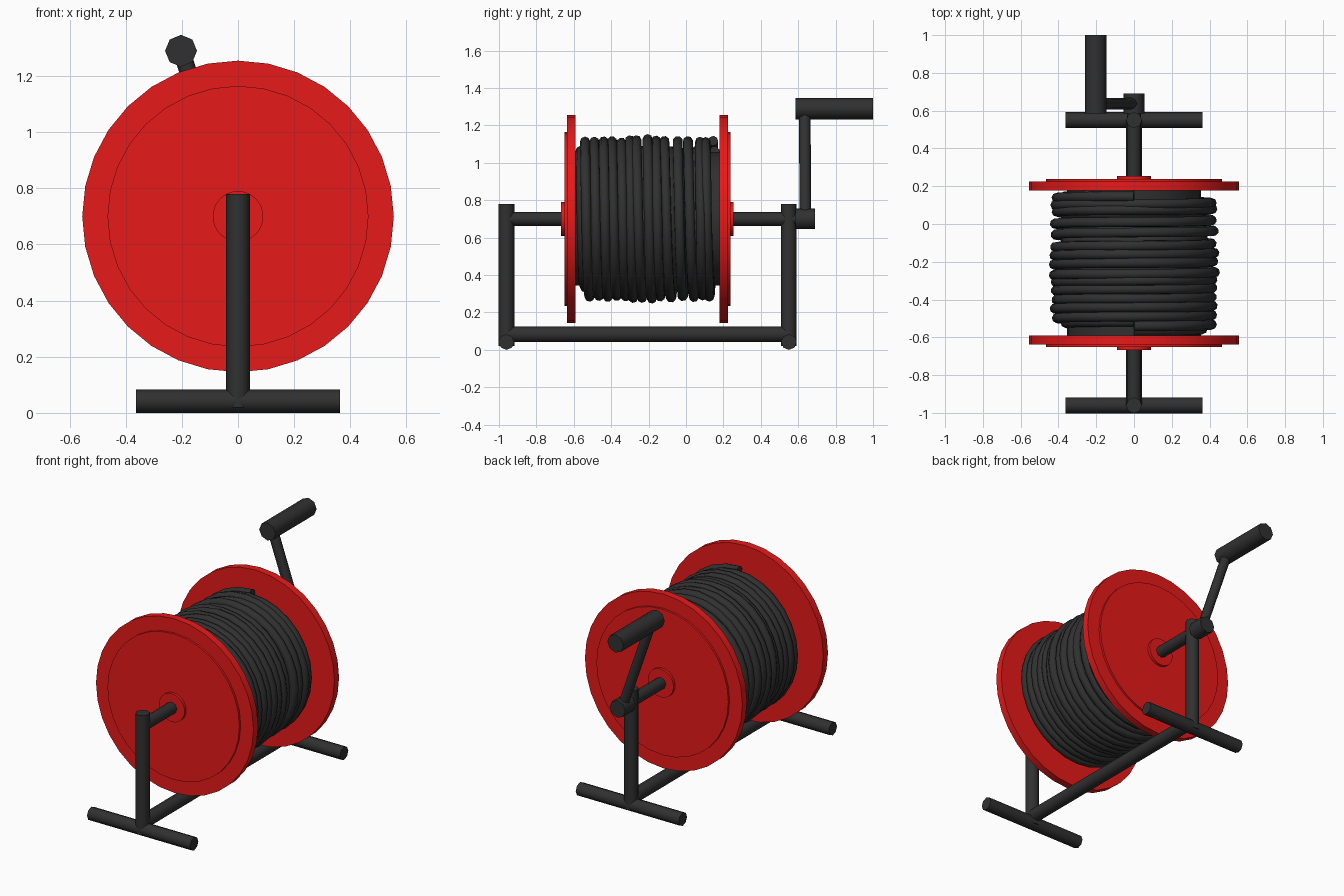
import bpy, math, random
from mathutils import Vector

if "Cube" in bpy.data.objects:
    bpy.data.objects.remove(bpy.data.objects["Cube"])

random.seed(4)
AXIS_Z = 0.70


def material(name, rgb):
    m = bpy.data.materials.new(name)
    m.diffuse_color = (*rgb, 1)
    m.use_nodes = True
    m.node_tree.nodes["Principled BSDF"].inputs["Base Color"].default_value = m.diffuse_color
    return m


RED = material("red_paint", (0.8, 0.01, 0.01))
DARK = material("dark_metal", (0.03, 0.03, 0.03))


def rod(name, a, b, r, sides=8, mat=DARK):
    """Capped cylinder running from point a to point b."""
    a, b = Vector(a), Vector(b)
    d = b - a
    bpy.ops.mesh.primitive_cylinder_add(vertices=sides, radius=r, depth=d.length,
                                        location=(a + b) / 2)
    ob = bpy.context.object
    ob.name = name
    ob.rotation_euler = Vector((0, 0, 1)).rotation_difference(d.normalized()).to_euler()
    ob.data.materials.append(mat)
    bpy.ops.object.shade_smooth_by_angle(angle=math.radians(50))
    return ob


def axial(name, y0, y1, r, sides, mat):
    return rod(name, (0, y0, AXIS_Z), (0, y1, AXIS_Z), r, sides, mat)


def coil(name, turns, thickness, wobble):
    """Rope winding through a list of (y, radius) turns."""
    steps = 28
    pts = []
    for i in range((len(turns) - 1) * steps + 1):
        k = min(i // steps, len(turns) - 2)
        f = i / steps - k
        f = f * f * (3 - 2 * f)
        a = math.tau * i / steps
        y = turns[k][0] * (1 - f) + turns[k + 1][0] * f
        r = turns[k][1] * (1 - f) + turns[k + 1][1] * f
        r += wobble * math.sin(a * 2.3 + k)
        pts.append((r * math.sin(a), y, AXIS_Z + r * math.cos(a), 1))
    cu = bpy.data.curves.new(name, 'CURVE')
    cu.dimensions = '3D'
    cu.bevel_depth = thickness
    cu.bevel_resolution = 2
    cu.use_fill_caps = True
    sp = cu.splines.new('POLY')
    sp.points.add(len(pts) - 1)
    for p, co in zip(sp.points, pts):
        p.co = co
    ob = bpy.data.objects.new(name, cu)
    bpy.context.collection.objects.link(ob)
    cu.materials.append(DARK)
    bpy.ops.object.select_all(action='DESELECT')
    ob.select_set(True)
    bpy.context.view_layer.objects.active = ob
    bpy.ops.object.convert(target='MESH')
    bpy.ops.object.shade_smooth_by_angle(angle=math.radians(60))


# Stand: feet, posts and the long beam joining them
for side, y in (("front", -0.96), ("back", 0.55)):
    rod(side + "_foot", (-0.363, y, 0.042), (0.363, y, 0.042), 0.042)
    rod(side + "_post", (0, y, 0.02), (0, y, 0.78), 0.042)
rod("base_beam", (0, -0.96, 0.083), (0, 0.55, 0.083), 0.042)

# Axle
axial("axle", -0.96, 0.60, 0.037, 8, DARK)

# Drum flanges with raised disc and hub on the outer faces
for side, y, s in (("front", -0.59, -1), ("back", 0.178, 1)):
    axial(side + "_flange", y, y + s * 0.047, 0.555, 32, RED)
    axial(side + "_raised_disc", y + s * 0.02, y + s * 0.06, 0.465, 32, RED)
    axial(side + "_hub", y + s * 0.02, y + s * 0.077, 0.09, 32, RED)

# Drum core and two layers of wound rope
axial("drum_core", -0.60, 0.19, 0.355, 32, DARK)
n = 15
coil("rope_inner", [(-0.563 + 0.715 * i / n, 0.363) for i in range(n + 1)], 0.028, 0.002)
outer_y = [-.54, -.49, -.44, -.395, -.345, -.30, -.265, -.205, -.16, -.115,
           -.045, .01, .075, .105, .145]
coil("rope_outer", [(y, 0.418 + random.uniform(-0.008, 0.008)) for y in outer_y],
     0.027, 0.004)

# Crank
axial("crank_hub", 0.585, 0.69, 0.055, 8, DARK)
rod("crank_arm", (0, 0.638, AXIS_Z), (-0.203, 0.635, 1.29), 0.031)
rod("crank_handle", (-0.203, 0.585, 1.29), (-0.203, 1.0, 1.29), 0.057)
